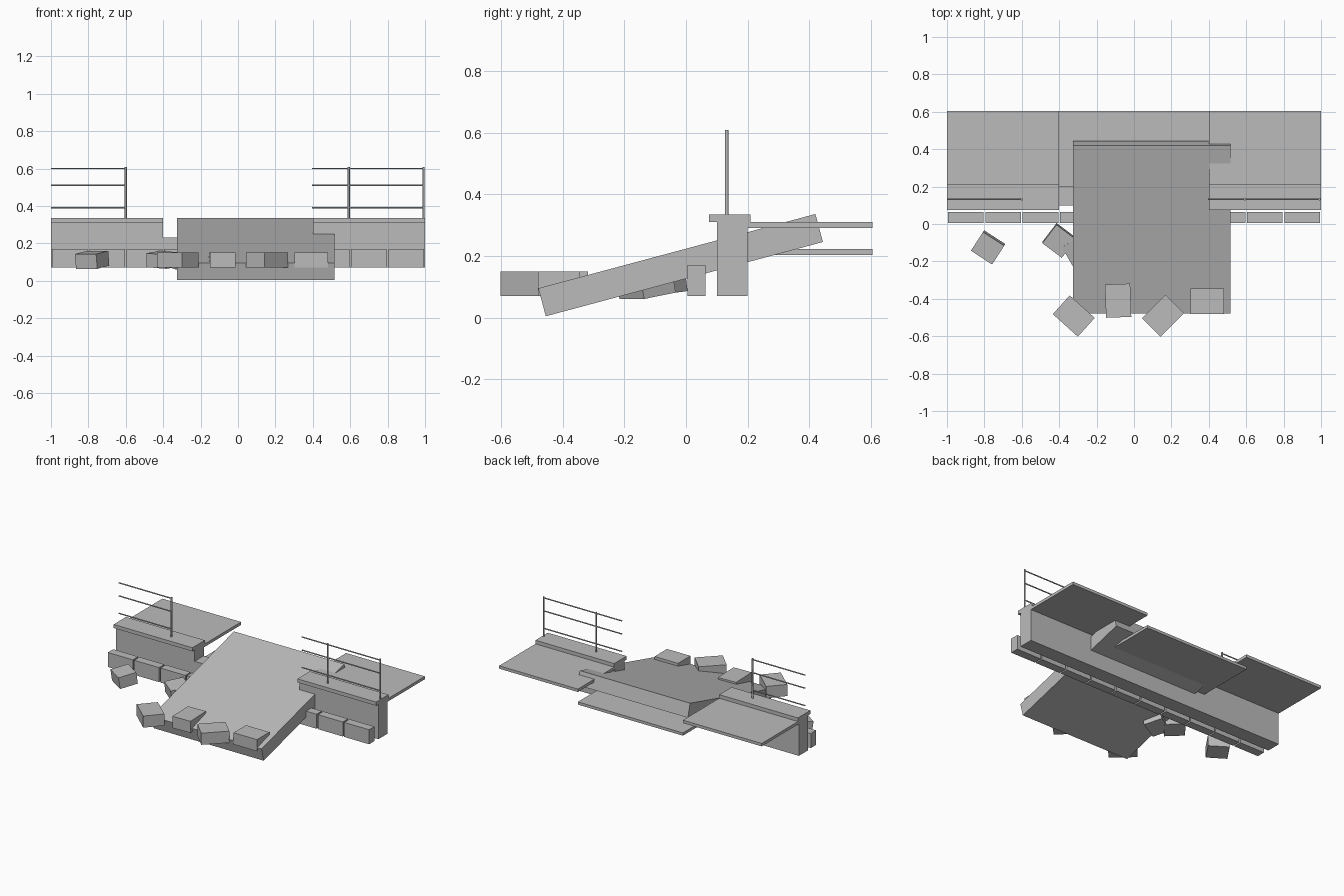
import bpy
import math
from mathutils import Euler

if "Cube" in bpy.data.objects:
    bpy.data.objects.remove(bpy.data.objects["Cube"])

concrete = bpy.data.materials.new("concrete_grey")
concrete.diffuse_color = (0.5, 0.5, 0.5, 1)
concrete.use_nodes = True
concrete.node_tree.nodes["Principled BSDF"].inputs["Base Color"].default_value = concrete.diffuse_color


def box(name, x, y, z):
    """Axis-aligned box from (min, max) ranges."""
    bpy.ops.mesh.primitive_cube_add(
        size=1, location=[(r[0] + r[1]) / 2 for r in (x, y, z)])
    ob = bpy.context.object
    ob.name = name
    ob.data.name = name
    for v in ob.data.vertices:
        for i, r in enumerate((x, y, z)):
            v.co[i] *= r[1] - r[0]
    ob.data.materials.append(concrete)
    return ob


def tilted_box(name, centre, size, rot):
    """Box with a centre, size and rotation in degrees."""
    ob = box(name, *[(c - s / 2, c + s / 2) for c, s in zip(centre, size)])
    ob.rotation_euler = Euler([math.radians(a) for a in rot])
    return ob


def row(ob, count, step):
    """Repeat an object along x."""
    mod = ob.modifiers.new("row", 'ARRAY')
    mod.count = count
    mod.use_relative_offset = False
    mod.use_constant_offset = True
    mod.constant_offset_displace = (step, 0, 0)


def rod(name, start, end, radius):
    """Thin round bar between two points."""
    curve = bpy.data.curves.new(name, 'CURVE')
    curve.dimensions = '3D'
    curve.bevel_depth = radius
    curve.bevel_resolution = 1
    curve.use_fill_caps = True
    line = curve.splines.new('POLY')
    line.points.add(1)
    line.points[0].co = (*start, 1)
    line.points[1].co = (*end, 1)
    curve.materials.append(concrete)
    bpy.context.collection.objects.link(bpy.data.objects.new(name, curve))


# Intact wall ends, each with coping ledge and roadway panels
for side, x0 in (("left", -1.0), ("right", 0.4)):
    x1 = x0 + 0.6
    box(side + "_wall", (x0, x1), (0.1, 0.2), (0.07, 0.31))
    box(side + "_ledge", (x0, x1), (0.075, 0.21), (0.31, 0.335))
    row(box(side + "_deck", (x0, x0 + 0.2), (0.2, 0.605), (0.29, 0.31)), 3, 0.2)

# Lowered middle section
box("middle_wall", (-0.4, 0.4), (0.1, 0.2), (0.07, 0.232))
row(box("middle_deck", (-0.4, -0.2), (0.2, 0.605), (0.203, 0.222)), 4, 0.2)

# Row of kerb stones along the foot of the wall
row(box("kerb_stones", (-0.995, -0.805), (0.005, 0.063), (0.07, 0.17)), 10, 0.2)

# Fallen slab leaning over the wall as a ramp
tilted_box("ramp_slab", (0.095, -0.0175, 0.17), (0.84, 0.931, 0.094), (15, 0, 0))

# Loose stones: centre, size, rotation
stones = [
    ((-0.322, -0.492, 0.11), (0.18, 0.135, 0.08), (0, 0, -42)),
    ((-0.085, -0.41, 0.11), (0.135, 0.178, 0.08), (0, 0, 2)),
    ((0.155, -0.49, 0.11), (0.14, 0.178, 0.08), (0, 0, -45)),
    ((0.392, -0.413, 0.11), (0.178, 0.135, 0.08), (0, 0, 0)),
    ((-0.78, -0.125, 0.112), (0.135, 0.12, 0.08), (8, 0, -33)),
    ((-0.40, -0.088, 0.112), (0.13, 0.125, 0.075), (6, 4, -37)),
    ((-0.29, -0.13, 0.105), (0.16, 0.12, 0.07), (10, 0, 30)),
]
for i, (centre, size, rot) in enumerate(stones):
    tilted_box(f"loose_stone_{i + 1}", centre, size, rot)

# Railings on the ledges
for x in (-0.6, 0.592, 0.992):
    rod("rail_post", (x, 0.132, 0.31), (x, 0.132, 0.608), 0.006)
for x0, x1 in ((-1.0, -0.6), (0.395, 0.995)):
    for z in (0.39, 0.51, 0.6):
        rod("rail_bar", (x0, 0.132, z), (x1, 0.132, z), 0.004)
